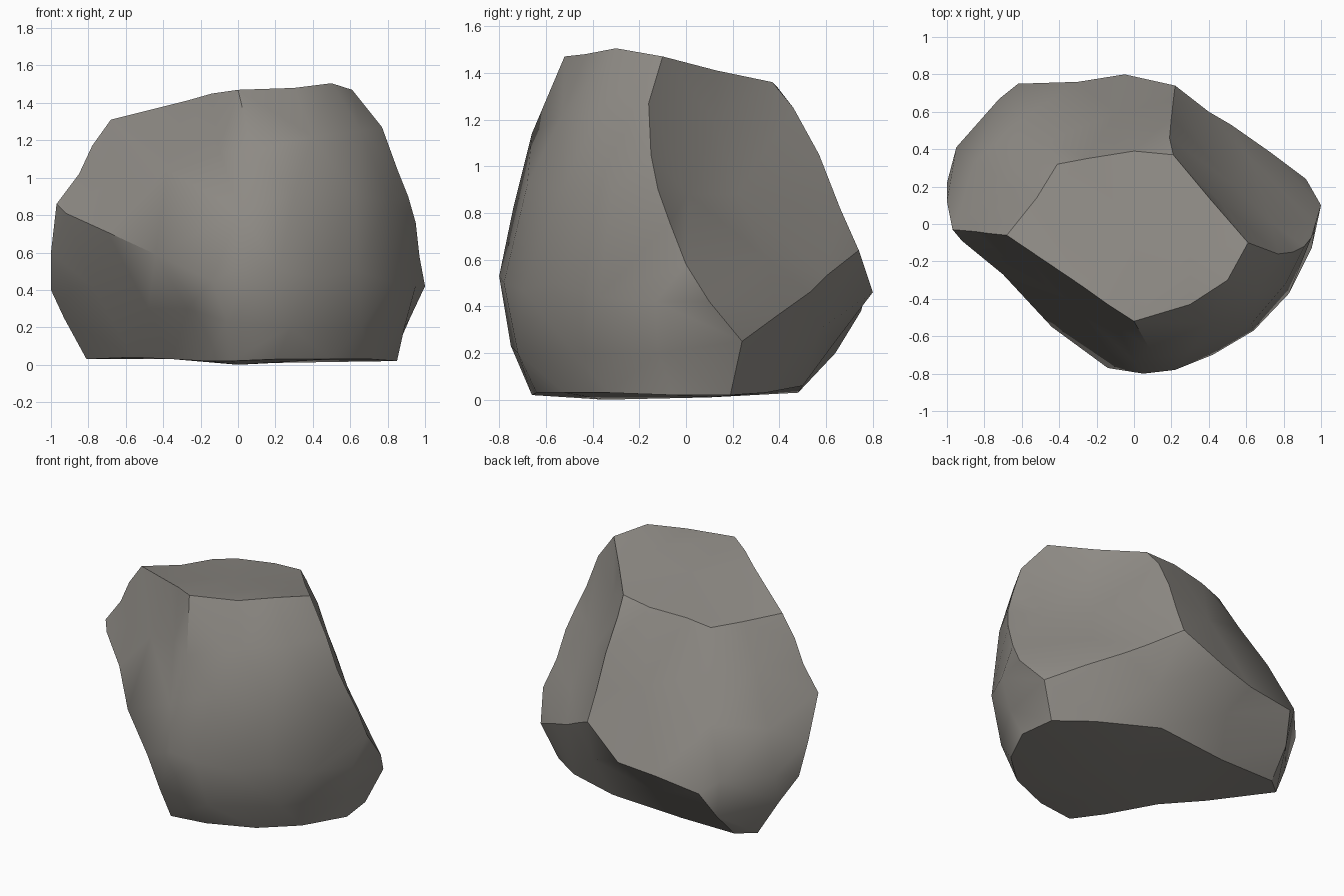
import bpy
import bmesh
from mathutils import Vector
from mathutils.geometry import delaunay_2d_cdt

if "Cube" in bpy.data.objects:
    bpy.data.objects.remove(bpy.data.objects["Cube"], do_unlink=True)

# Corners where the broken facets of the boulder meet
CORNERS = {
    "A": (-.68, -.06, 1.31),   # top left
    "B": (0, -.52, 1.47),      # top front
    "C": (.61, -.1, 1.47),     # top right
    "D": (.21, .37, 1.36),     # top back
    "E": (.22, .74, .64),      # back ledge
    "F": (.92, .24, .25),      # right ledge
    "G": (-.62, .75, .38),     # back left ledge
    "H": (-.97, -.03, .86),    # left tip
    "J": (-.14, -.77, .45),    # front knee
    "K": (-.7, .48, .03),      # base back left
    "L": (.82, .19, .02),      # base right
    "M": (-.04, -.66, .02),    # base front
    "N": (.08, -.66, 1.14),    # end of the upper front ridge
    "P": (-.81, .39, .03),     # base left
    "Q": (-.44, -.55, .59),    # end of the left front ridge
}

# Points along the ridge between two corners
RIDGES = {
    "AB": [(-.28, -.33, 1.41), (-.14, -.43, 1.45)],
    "BC": [(.3, -.43, 1.48), (.5, -.3, 1.505)],
    "CD": [(.41, .13, 1.41)],
    "DA": [(0, .39, 1.34), (-.25, .35, 1.32), (-.41, .32, 1.285), (-.52, .14, 1.285)],
    "CF": [(.77, -.16, 1.27), (.85, -.15, 1.05), (.91, -.12, .9),
           (.95, -.07, .76), (.97, 0, .58), (1, .1, .42)],
    "FE": [(.72, .39, .36), (.52, .53, .46), (.4, .6, .53)],
    "DE": [(.19, .46, 1.25), (.2, .57, 1.05), (.21, .66, .82)],
    "EG": [(-.05, .8, .46), (-.3, .76, .42)],
    "GK": [(-.68, .64, .2)],
    "KL": [(-.3, .48, .03), (.2, .5, .06), (.6, .34, .03)],
    "PH": [(-.93, .33, .25), (-1, .22, .4), (-1, .12, .6)],
    "HA": [(-.85, -.04, 1.02), (-.78, -.05, 1.17)],
    "HQ": [(-.92, -.09, .81), (-.7, -.27, .71)],
    "NJ": [(.01, -.74, .82)],
    "JM": [(-.06, -.75, .23)],
    "LM": [(.85, -.05, .02), (.71, -.33, .03), (.5, -.52, .03), (.21, -.64, .03)],
    "MP": [(-.17, -.48, .02), (-.35, -.19, .03), (-.56, .02, .04)],
}
SOFT = {"NJ", "QJ", "JM"}

# Each facet: its corners in order, and the points that swell or dent it
FACETS = {
    "top": ("ABCD", [(0, -.05, 1.41), (.3, -.15, 1.46)]),
    "right": ("CFED", [(.46, .12, 1.2), (.52, .22, .88), (.73, .01, .88), (.62, .35, .6)]),
    "back_underside": ("FEGKL", [(.3, .57, .3), (-.2, .64, .25)]),
    "back_left": ("DEGKPHA", [
        (-.1, .59, .9), (-.47, .44, 1.05), (-.59, .57, .77), (-.72, .67, .46),
        (-.95, .41, .46), (-.85, .33, .72), (-.68, .22, 1.05)]),
    "front": ("BCFLMJN", [
        (.4, -.53, 1.22), (.66, -.37, 1.25), (.3, -.68, .92), (.63, -.53, .9),
        (.81, -.32, .88), (.05, -.8, .53), (.22, -.78, .5), (.42, -.7, .47),
        (.64, -.57, .5), (.83, -.37, .44), (.95, -.13, .42),
        (.28, -.72, .2), (.66, -.48, .2), (.89, -.12, .2)]),
    "upper_left": ("ABNJQH", [(-.38, -.39, 1.04), (-.68, -.19, .98), (-.1, -.54, 1.14)]),
    "lower_left": ("HQJMP", [(-.27, -.52, .3), (-.48, -.3, .3), (-.78, 0, .42)]),
    "base": ("MLKP", [(0, -.35, 0), (.2, .1, .01)]),
}


def ridge(start, end):
    """Points from one corner up to, but not including, the next."""
    middle = RIDGES.get(start + end)
    if middle is None:
        middle = RIDGES.get(end + start, [])[::-1]
    return [CORNERS[start]] + middle


def pairs(items):
    return zip(items, items[1:] + items[:1])


def facet_normal(loop):
    total = Vector()
    for a, b in pairs(loop):
        total += Vector(a).cross(Vector(b))
    return total.normalized()


bm = bmesh.new()
shared = {}


def vertex(point):
    if point not in shared:
        shared[point] = bm.verts.new(point)
    return shared[point]


# Fill every facet with triangles, laid out in its own plane
sharp_pairs = []
for corners, inner in FACETS.values():
    loop = []
    for start, end in pairs(corners):
        path = ridge(start, end)
        loop += path
        if start + end not in SOFT and end + start not in SOFT:
            full = path + [CORNERS[end]]
            sharp_pairs += list(zip(full, full[1:]))
    normal = facet_normal(loop)
    to_plane = normal.rotation_difference(Vector((0, 0, 1)))
    points = loop + inner
    flat = [(to_plane @ Vector(p)).to_2d() for p in points]
    outline = list(range(len(loop)))
    signed_area = sum(flat[i].cross(flat[j]) for i, j in pairs(outline))
    if signed_area < 0:
        outline.reverse()
    result = delaunay_2d_cdt(flat, [], [outline], 1, 1e-6)
    triangles, origins = result[2], result[3]
    for triangle in triangles:
        if all(origins[i] for i in triangle):
            corner_verts = [vertex(points[origins[i][0]]) for i in triangle]
            if len(set(corner_verts)) == len(corner_verts) and not bm.faces.get(corner_verts):
                bm.faces.new(corner_verts)

bmesh.ops.recalc_face_normals(bm, faces=bm.faces[:])

# Smooth facets, crisp ridges
for face in bm.faces:
    face.smooth = True
for a, b in sharp_pairs:
    edge = bm.edges.get((vertex(a), vertex(b)))
    if edge:
        edge.smooth = False

mesh = bpy.data.meshes.new("boulder")
bm.to_mesh(mesh)
bm.free()
boulder = bpy.data.objects.new("boulder", mesh)
bpy.context.collection.objects.link(boulder)

# Warm grey stone
stone = bpy.data.materials.new("warm grey stone")
stone.use_nodes = True
colour = (.275, .26, .237, 1)
stone.diffuse_color = colour
shader = stone.node_tree.nodes["Principled BSDF"]
shader.inputs["Base Color"].default_value = colour
mesh.materials.append(stone)
